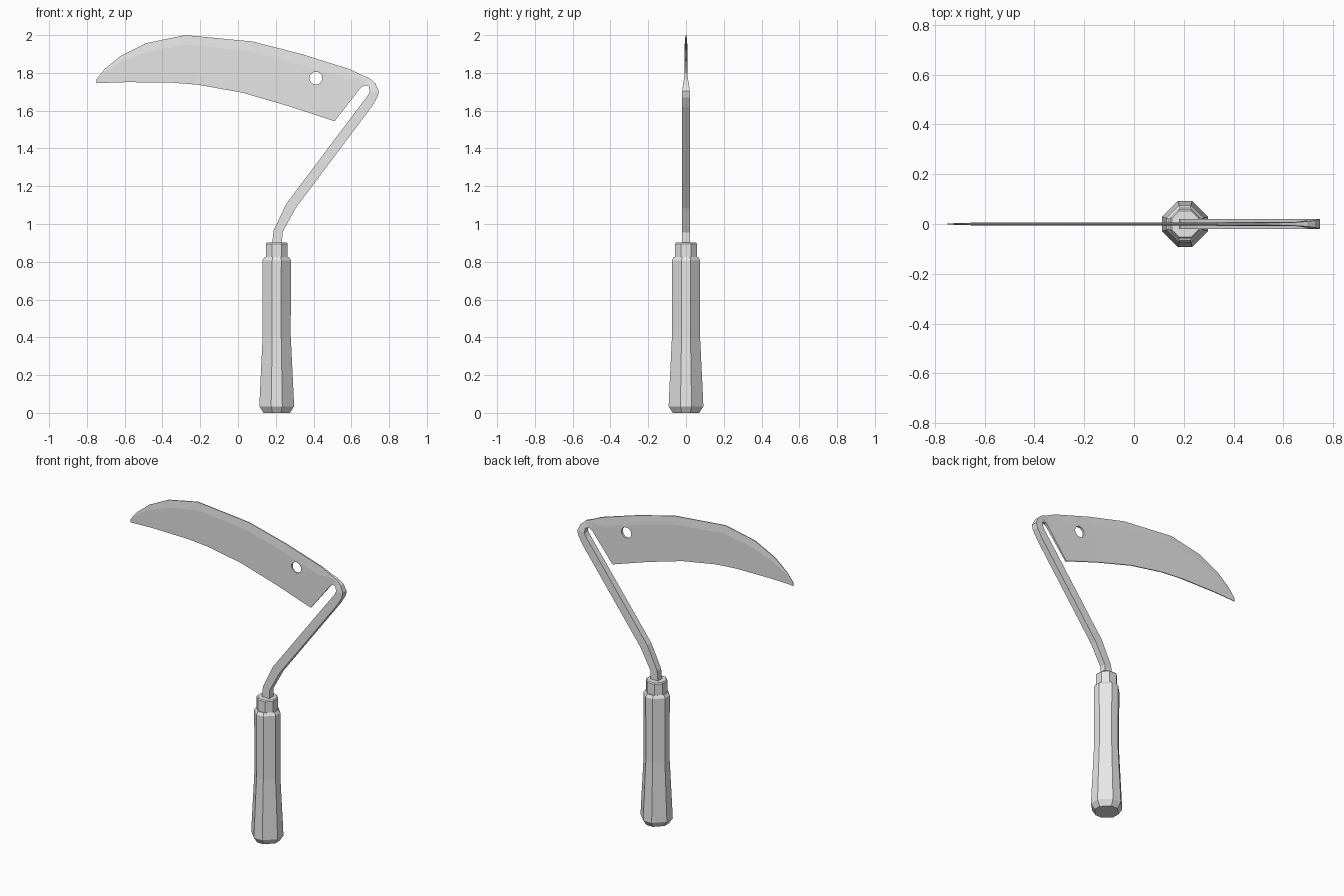
import bpy, bmesh, math

if "Cube" in bpy.data.objects:
    bpy.data.objects.remove(bpy.data.objects["Cube"])

steel = bpy.data.materials.new("plain_grey")
steel.diffuse_color = (0.8, 0.8, 0.8, 1)
steel.use_nodes = True
steel.node_tree.nodes["Principled BSDF"].inputs["Base Color"].default_value = steel.diffuse_color


def make_object(name, bm):
    bmesh.ops.recalc_face_normals(bm, faces=bm.faces)
    me = bpy.data.meshes.new(name)
    bm.to_mesh(me)
    bm.free()
    me.materials.append(steel)
    ob = bpy.data.objects.new(name, me)
    bpy.context.collection.objects.link(ob)
    return ob


def loft(name, rings):
    """Skin a list of closed rings with equal point counts and cap both ends."""
    bm = bmesh.new()
    vs = [[bm.verts.new(p) for p in ring] for ring in rings]
    n = len(vs[0])
    for a, b in zip(vs, vs[1:]):
        for i in range(n):
            j = (i + 1) % n
            bm.faces.new((a[i], a[j], b[j], b[i]))
    bm.faces.new(vs[0][::-1])
    bm.faces.new(vs[-1])
    return make_object(name, bm)


def octagon(r, flat, z, cx=0.205):
    """Chamfered square standing on its corner."""
    f = r * flat
    pts = [(r, -f), (r, f), (f, r), (-f, r), (-r, f), (-r, -f), (-f, -r), (f, -r)]
    return [(cx + x, y, z) for x, y in pts]


# handle and its collar
loft("handle", [octagon(r, 0.32, z) for r, z in
                [(0.07, 0), (0.092, 0.035), (0.088, 0.125), (0.074, 0.41),
                 (0.075, 0.808), (0.064, 0.826)]])
loft("collar", [octagon(r, 0.44, z) for r, z in
                [(0.058, 0.81), (0.058, 0.895), (0.053, 0.902)]])

# blade flowing round the bend into the neck:
# outer x, z, inner x, z, half thickness at spine, ridge, inner edge
sections = [
    (-.750, 1.765, -.750, 1.745, .002, .002, .002),
    (-.706, 1.820, -.680, 1.748, .002, .004, .002),
    (-.622, 1.889, -.585, 1.751, .003, .006, .003),
    (-.484, 1.958, -.347, 1.748, .003, .007, .003),
    (-.278, 2.000, -.210, 1.737, .003, .007, .003),
    (.077, 1.966, .024, 1.695, .003, .007, .003),
    (.336, 1.900, .272, 1.623, .003, .007, .003),
    (.590, 1.820, .511, 1.544, .005, .008, .004),
    (.653, 1.790, .648, 1.719, .007, .009, .008),
    (.696, 1.772, .668, 1.734, .010, .011, .011),
    (.727, 1.745, .692, 1.730, .014, .015, .015),
    (.746, 1.703, .698, 1.700, .020, .020, .020),
    (.738, 1.671, .685, 1.676, .020, .020, .020),
    (.706, 1.618, .668, 1.655, .020, .020, .020),
    (.304, 1.082, .257, 1.109, .020, .020, .020),
    (.235, 0.955, .188, 0.965, .020, .020, .020),
    (.233, 0.880, .180, 0.880, .020, .020, .020),
]
rings = []
for ox, oz, ix, iz, a, b, c in sections:
    rx, rz = ox + (ix - ox) * 0.19, oz + (iz - oz) * 0.19
    rings.append([(ox, -a, oz), (rx, -b, rz), (ix, -c, iz),
                  (ix, c, iz), (rx, b, rz), (ox, a, oz)])
blade = loft("blade_and_neck", rings)

# round hole through the blade
bpy.ops.mesh.primitive_cylinder_add(vertices=16, radius=0.034, depth=0.2,
                                    location=(0.412, 0, 1.772),
                                    rotation=(math.pi / 2, 0, 0))
cutter = bpy.context.object
cutter.name = "hole_cutter"
cutter.hide_render = True
cutter.data.materials.append(steel)
mod = blade.modifiers.new("hole", 'BOOLEAN')
mod.operation = 'DIFFERENCE'
mod.solver = 'EXACT'
mod.object = cutter
bpy.context.view_layer.objects.active = blade
bpy.ops.object.modifier_apply(modifier=mod.name)
bpy.data.objects.remove(cutter)
